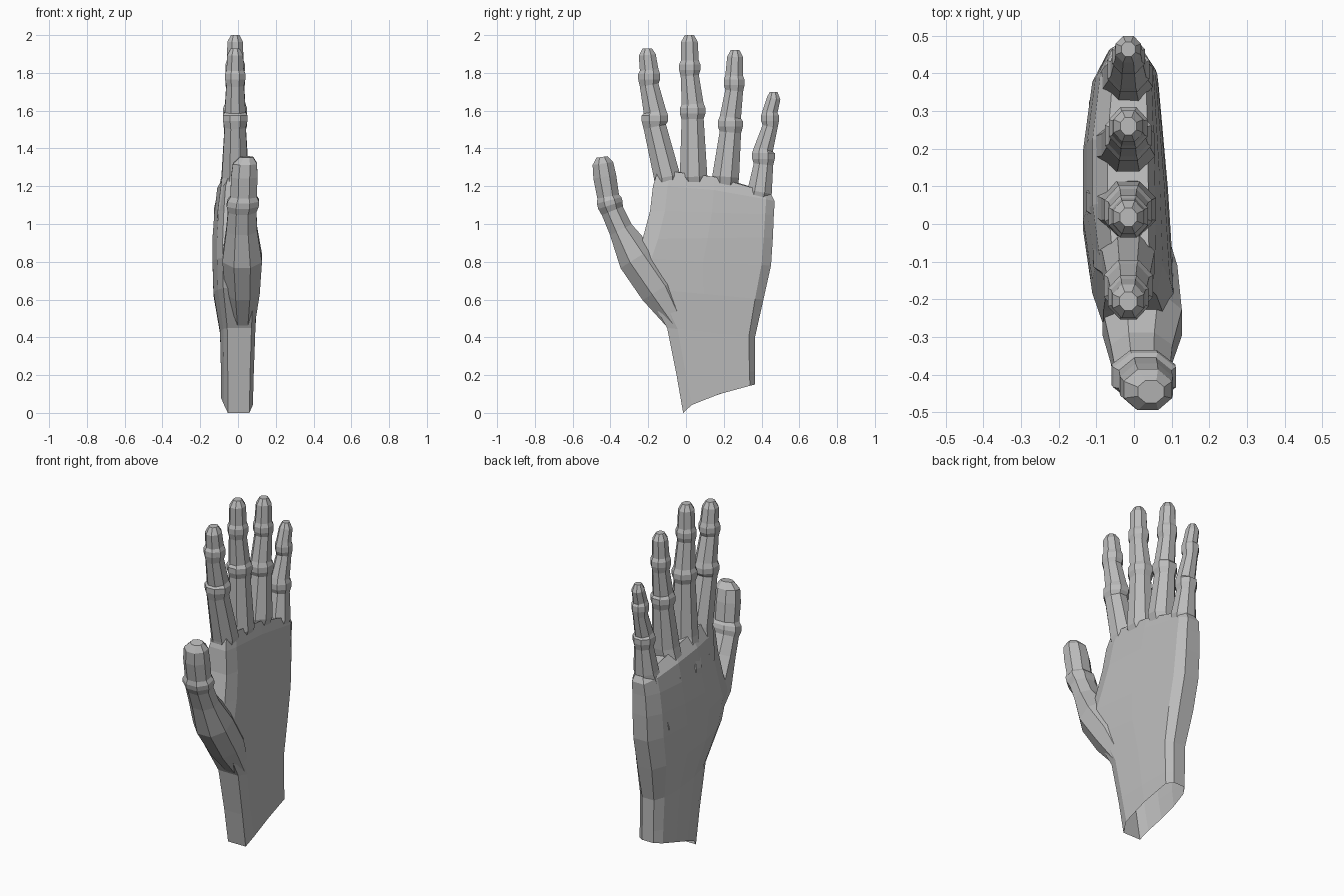
import bpy
import bmesh
import math
from mathutils import Vector

cube = bpy.data.objects.get("Cube")
if cube:
    bpy.data.objects.remove(cube, do_unlink=True)

# Single plain grey surface
grey = bpy.data.materials.new("plain_grey")
grey.use_nodes = True
tone = (0.5, 0.5, 0.5, 1)
grey.diffuse_color = tone
grey.node_tree.nodes["Principled BSDF"].inputs["Base Color"].default_value = tone


def loft(name, rings, cap_start=False):
    """Skin a list of point rings and close the far end."""
    bm = bmesh.new()
    loops = [[bm.verts.new(p) for p in ring] for ring in rings]
    for low, high in zip(loops, loops[1:]):
        count = len(low)
        for i in range(count):
            j = (i + 1) % count
            bm.faces.new((low[i], low[j], high[j], high[i]))
    bm.faces.new(loops[-1])
    if cap_start:
        bm.faces.new(loops[0][::-1])
    bmesh.ops.recalc_face_normals(bm, faces=bm.faces)
    mesh = bpy.data.meshes.new(name)
    bm.to_mesh(mesh)
    bm.free()
    mesh.materials.append(grey)
    obj = bpy.data.objects.new(name, mesh)
    bpy.context.collection.objects.link(obj)
    return obj


def tube(name, stations, sides=8):
    """Faceted limb: stations are (x, y, z, depth radius, width radius)."""
    centres = [Vector(s[:3]) for s in stations]
    rings = []
    for i, (c, s) in enumerate(zip(centres, stations)):
        along = centres[min(i + 1, len(centres) - 1)] - centres[max(i - 1, 0)]
        across = Vector((0, along.z, -along.y)).normalized()
        grow = 1 / math.cos(math.pi / sides)
        ring = []
        for k in range(sides):
            a = math.tau * (k + 0.5) / sides
            ring.append(c + Vector((math.cos(a) * s[3] * grow, 0, 0))
                        + across * (math.sin(a) * s[4] * grow))
        rings.append(ring)
    return loft(name, rings, cap_start=True)


def finger(name, root, knuckle, base, middle, upper, tip):
    """Finger with a ridge at each joint and a tendon running into the back."""
    stations = [(-0.09, root, 0.82, 0.03, 0.03),
                (knuckle[0], knuckle[1], 1.08, 0.062, 0.06)]

    def add(y, z, w, depth=0.93):
        stations.append((-0.015, y, z, w * depth, w))

    add(*base, 1.0)
    for y, z, w in (middle, upper):
        for dz, swell in ((-0.045, 0.86), (-0.015, 1.0), (0.015, 1.0), (0.035, 0.85)):
            add(y, z + dz, w * swell)
    y, z, w = tip
    add(y, z - 0.035, w)
    add(y, z, w * 0.55)
    tube(name, stations)


# Palm and wrist: (thumb z, little z, z curve, thumb y, little y, back, thumb palm, little palm)
sections = [
    (0.00, 0.15, 0.6, -0.015, 0.365, -0.09, 0.08, 0.07),
    (0.20, 0.22, 1, -0.05, 0.365, -0.09, 0.085, 0.07),
    (0.45, 0.40, 1, -0.10, 0.365, -0.095, 0.095, 0.07),
    (0.66, 0.60, 1, -0.22, 0.41, -0.13, 0.11, 0.07),
    (0.82, 0.78, 1, -0.27, 0.45, -0.135, 0.11, 0.065),
    (0.92, 0.93, 1, -0.23, 0.46, -0.135, 0.10, 0.06),
    (1.07, 1.05, 1, -0.19, 0.465, -0.125, 0.08, 0.055),
    (1.20, 1.12, 2, -0.175, 0.47, -0.11, 0.06, 0.05),
    (1.28, 1.16, 2, -0.15, 0.45, -0.07, 0.04, 0.035),
]
# Cross-section outline as (position across, depth factor), back then palm
back_line = [(0, 0.6), (0.12, 0.82), (0.35, 1), (0.62, 1), (0.88, 0.82), (1, 0.5)]
palm_line = [(1, 0.4), (0.93, 0.9), (0.5, 1), (0.12, 1), (0, 0.75)]
rings = []
for z0, z1, curve, y0, y1, back, p0, p1 in sections:
    outline = [(t, back * f) for t, f in back_line]
    outline += [(t, (p0 + (p1 - p0) * t) * f) for t, f in palm_line]
    rings.append([(x, y0 + (y1 - y0) * t, z0 + (z1 - z0) * t ** curve)
                  for t, x in outline])
loft("palm_and_wrist", rings)

# Fingers: tendon root, knuckle, then (y, z, half width) up to the tip
finger("index_finger", -0.01, (-0.045, -0.09), (-0.10, 1.25, 0.07),
       (-0.165, 1.56, 0.07), (-0.195, 1.78, 0.058), (-0.205, 1.93, 0.045))
finger("middle_finger", 0.09, (-0.065, 0.06), (0.04, 1.25, 0.073),
       (0.035, 1.60, 0.068), (0.02, 1.83, 0.056), (0.018, 2.0, 0.044))
finger("ring_finger", 0.19, (-0.06, 0.2), (0.21, 1.25, 0.071),
       (0.235, 1.53, 0.066), (0.255, 1.75, 0.055), (0.26, 1.92, 0.042))
finger("little_finger", 0.31, (-0.035, 0.365), (0.39, 1.17, 0.065),
       (0.41, 1.36, 0.06), (0.445, 1.56, 0.047), (0.464, 1.70, 0.036))

# Thumb, from the heel of the palm out to the tip
tube("thumb", [
    (0.025, -0.03, 0.45, 0.06, 0.05),
    (0.025, -0.145, 0.65, 0.09, 0.10),
    (0.022, -0.262, 0.82, 0.105, 0.10),
    (0.02, -0.345, 0.97, 0.082, 0.064),
    (0.022, -0.39, 1.07, 0.075, 0.06),
    (0.025, -0.40, 1.10, 0.085, 0.068),
    (0.028, -0.407, 1.125, 0.083, 0.067),
    (0.03, -0.412, 1.145, 0.07, 0.058),
    (0.033, -0.43, 1.25, 0.07, 0.061),
    (0.037, -0.44, 1.32, 0.064, 0.055),
    (0.045, -0.445, 1.355, 0.035, 0.03),
])
